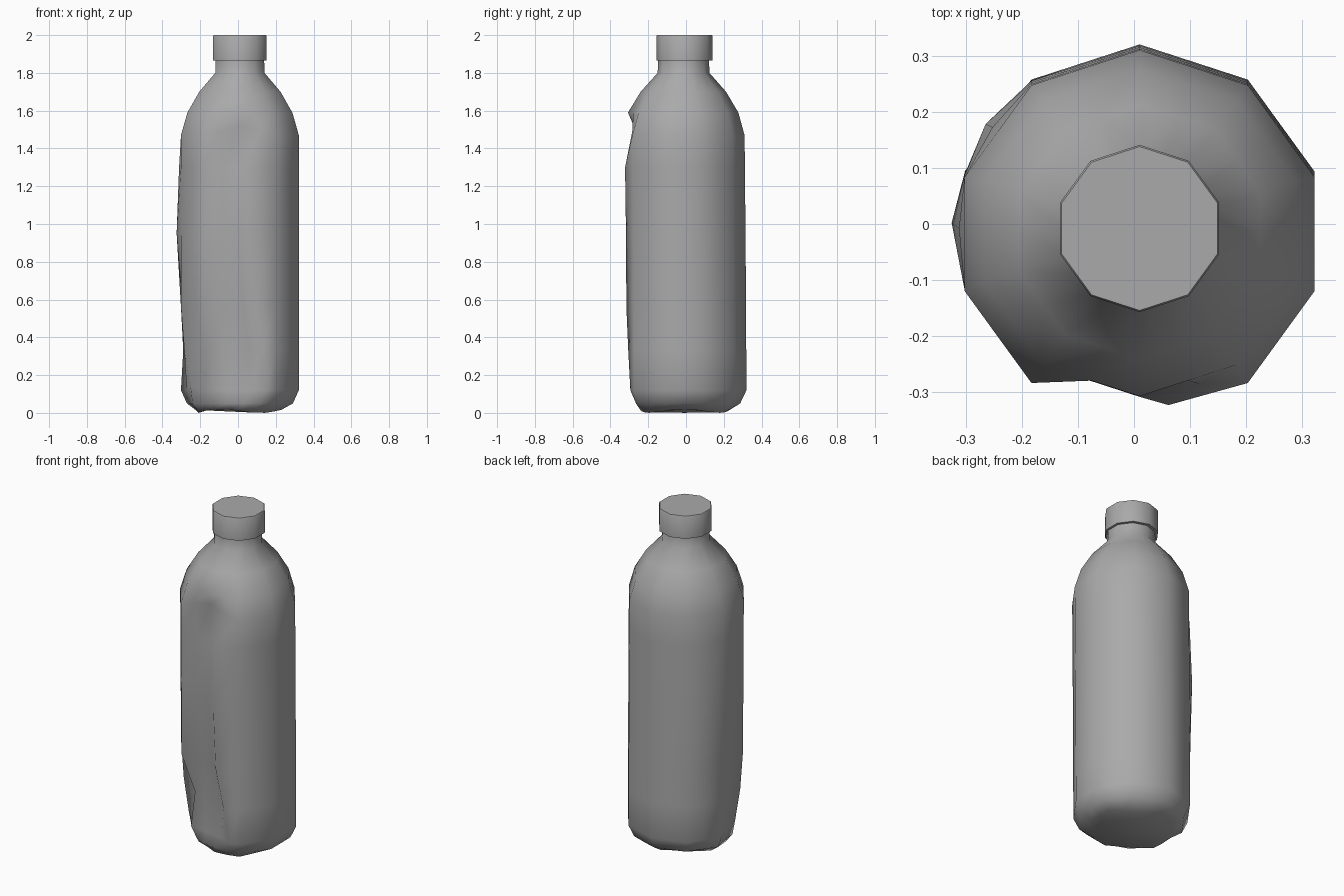
import bpy
import bmesh
from math import sin, cos, radians

default_cube = bpy.data.objects.get("Cube")
if default_cube:
    bpy.data.objects.remove(default_cube, do_unlink=True)

CENTRE_X = 0.01


def make_material(name, colour):
    material = bpy.data.materials.new(name)
    material.use_nodes = True
    material.diffuse_color = colour
    shader = material.node_tree.nodes["Principled BSDF"]
    shader.inputs["Base Color"].default_value = colour
    shader.inputs["Roughness"].default_value = 0.6
    return material


def ring_point(radius, column, columns, centre_y, z):
    """Point on a ten-sided ring; odd columns of a doubled ring sit mid-side."""
    angle = radians(90 + 360 * column / columns)
    if columns == 20 and column % 2:
        radius *= cos(radians(18))
    return [CENTRE_X + radius * cos(angle), centre_y + radius * sin(angle), z]


def lathe(name, profile, columns, material, smooth_angle, dents=None):
    """Skin rings of (radius, z, centre_y), shifting any dented points."""
    bm = bmesh.new()
    rings = []
    for row, (radius, z, centre_y) in enumerate(profile):
        ring = []
        for column in range(columns):
            point = ring_point(radius, column, columns, centre_y, z)
            shift = (dents or {}).get((row, column), (0, 0, 0))
            ring.append(bm.verts.new([p + s for p, s in zip(point, shift)]))
        rings.append(ring)
    for lower, upper in zip(rings, rings[1:]):
        for i in range(columns):
            j = (i + 1) % columns
            bm.faces.new((lower[i], lower[j], upper[j], upper[i]))
    bm.faces.new(rings[0][::-1])
    bm.faces.new(rings[-1])
    bmesh.ops.recalc_face_normals(bm, faces=bm.faces)
    mesh = bpy.data.meshes.new(name)
    bm.to_mesh(mesh)
    bm.free()
    mesh.materials.append(material)
    obj = bpy.data.objects.new(name, mesh)
    bpy.context.collection.objects.link(obj)
    bpy.ops.object.select_all(action="DESELECT")
    obj.select_set(True)
    bpy.context.view_layer.objects.active = obj
    bpy.ops.object.shade_smooth_by_angle(angle=radians(smooth_angle))
    return obj


grey = make_material("plain grey", (0.4, 0.4, 0.4, 1))

# Bottle body: base, straight wall, rounded shoulder and neck
BASE, HEEL, FOOT, LOW, MIDDLE, WAIST, CHEST, SHOULDER = range(8)
body_profile = [
    (0.23, 0.01, -0.008),
    (0.295, 0.05, -0.008),
    (0.328, 0.12, -0.008),
    (0.328, 0.33, -0.009),
    (0.328, 0.56, -0.01),
    (0.328, 0.95, -0.013),
    (0.328, 1.3, -0.016),
    (0.328, 1.47, -0.018),
    (0.292, 1.59, -0.015),
    (0.226, 1.7, -0.014),
    (0.137, 1.8, -0.013),
    (0.135, 1.875, -0.013),
]

dents = {}

# Flattened strip down the front wall
for row in range(FOOT, SHOULDER):
    dents[row, 9] = (0, 0.036, 0)
    dents[row, 10] = (0, 0.036, 0)

# Large crumple at the lower front right, with a slanting ridge beside it
dents.update({
    (HEEL, 5): (0.02, 0, 0),
    (HEEL, 6): (0.03, 0, 0),
    (HEEL, 7): (0.035, 0.03, 0),
    (HEEL, 8): (0.035, 0.035, 0),
    (HEEL, 9): (0.02, 0.03, 0),
    (HEEL, 10): (0.02, 0.04, 0),
    (HEEL, 11): (0.02, 0.01, 0),
    (FOOT, 5): (0.03, 0, 0),
    (FOOT, 6): (0.05, 0, 0.02),
    (FOOT, 7): (0.05, 0.03, 0),
    (FOOT, 8): (0.03, 0.045, 0),
    (FOOT, 9): (0.04, 0.06, 0),
    (FOOT, 10): (0.06, 0.08, 0),
    (FOOT, 11): (0.04, 0.01, 0),
    (LOW, 4): (0.012, 0, 0),
    (LOW, 5): (0.03, 0, 0),
    (LOW, 6): (0.018, 0, 0),
    (LOW, 7): (0.05, 0.04, 0),
    (LOW, 8): (0.05, 0.055, 0),
    (LOW, 9): (0.04, 0.06, 0),
    (LOW, 10): (0.05, 0.085, 0),
    (LOW, 11): (0.01, 0, 0),
    (MIDDLE, 5): (0.01, 0, 0),
    (MIDDLE, 7): (0.01, 0.01, 0),
    (MIDDLE, 9): (0.03, 0.05, 0),
    (MIDDLE, 10): (0.015, 0.07, 0),
    (MIDDLE, 11): (-0.035, -0.009, 0),
    (WAIST, 11): (-0.05, -0.008, 0),
    (CHEST, 11): (-0.045, -0.01, 0),
})

# Gentle bulges in the right wall
dents[MIDDLE, 3] = (-0.01, 0.005, 0)
dents[WAIST, 3] = (-0.022, 0.008, 0)
dents[CHEST, 3] = (-0.01, 0.005, 0)
dents[WAIST, 5] = (-0.023, 0.015, 0)
dents[CHEST, 5] = (-0.01, 0.008, 0)

# Pinch at the front of the shoulder
dents[SHOULDER, 9] = (-0.02, 0.05, 0.02)
dents[SHOULDER, 10] = (0, 0.07, 0.05)
dents[SHOULDER, 11] = (0.01, 0.03, 0.02)

# Uneven base rim
for column in range(20):
    dents[BASE, column] = (0, 0, 0.01 * cos(radians(3 * (90 + 18 * column))))

lathe("bottle_body", body_profile, 20, grey, 80, dents)

# Screw cap
cap_profile = [(0.149, 1.865, -0.008), (0.149, 1.995, -0.008), (0.146, 2.0, -0.008)]
lathe("bottle_cap", cap_profile, 10, grey, 40)
